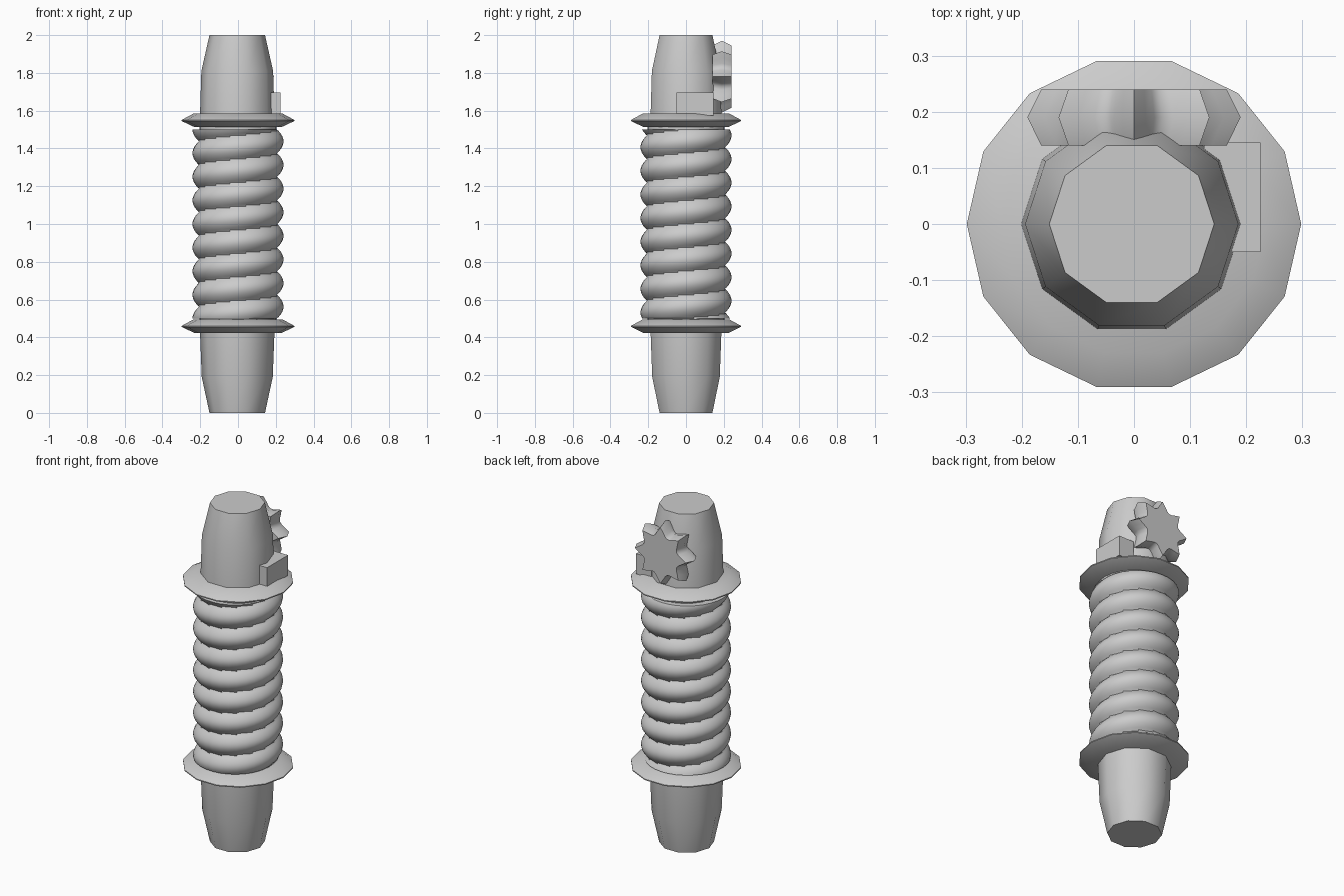
import bpy, bmesh, math
from mathutils import Vector

if "Cube" in bpy.data.objects:
    bpy.data.objects.remove(bpy.data.objects["Cube"])

metal = bpy.data.materials.new("grey metal")
metal.diffuse_color = (0.6, 0.6, 0.6, 1)
metal.use_nodes = True
metal.node_tree.nodes["Principled BSDF"].inputs["Base Color"].default_value = metal.diffuse_color


def finish(name, bm, smooth=45):
    """Turn a bmesh into a named, shaded object."""
    bmesh.ops.recalc_face_normals(bm, faces=bm.faces)
    mesh = bpy.data.meshes.new(name)
    bm.to_mesh(mesh)
    bm.free()
    mesh.materials.append(metal)
    ob = bpy.data.objects.new(name, mesh)
    bpy.context.collection.objects.link(ob)
    if smooth:
        bpy.ops.object.select_all(action='DESELECT')
        ob.select_set(True)
        bpy.context.view_layer.objects.active = ob
        bpy.ops.object.shade_smooth_by_angle(angle=math.radians(smooth))
    return ob


def loft(name, rings, smooth=45):
    """Skin a list of closed rings and cap both ends."""
    bm = bmesh.new()
    loops = [[bm.verts.new(p) for p in ring] for ring in rings]
    n = len(loops[0])
    for a, b in zip(loops, loops[1:]):
        for i in range(n):
            j = (i + 1) % n
            bm.faces.new((a[i], a[j], b[j], b[i]))
    bm.faces.new(loops[0])
    bm.faces.new(loops[-1])
    return finish(name, bm, smooth)


def lathe(name, profile, sides, cx=0.0):
    return loft(name, [[(cx + r * math.cos(2 * math.pi * i / sides),
                         r * math.sin(2 * math.pi * i / sides), z)
                        for i in range(sides)] for r, z in profile])


# tapered ends of the hilt
lathe("pommel_end", [(0.147, 0), (0.188, 0.19), (0.198, 0.45)], 10, -0.004)
lathe("emitter_end", [(0.198, 1.55), (0.19, 1.81), (0.147, 2.0)], 10, -0.004)

# flared collars
for name, z in (("lower_collar", 0.458), ("upper_collar", 1.548)):
    lathe(name, [(0.23, z - 0.035), (0.298, z - 0.003),
                 (0.298, z + 0.003), (0.235, z + 0.037)], 14)

# spiral ribbed grip
PITCH, SIDES, ROWS = 0.125, 32, 128
rings = []
for k in range(ROWS + 1):
    z = 0.5 + k / ROWS
    ring = []
    for i in range(SIDES):
        a = 2 * math.pi * i / SIDES
        t = z / PITCH - a / (2 * math.pi)
        r = 0.205 + 0.036 * abs(math.sin(math.pi * t)) ** 0.8
        ring.append((r * math.cos(a), r * math.sin(a), z))
    rings.append(ring)
loft("spiral_grip", rings, 60)
lathe("grip_core", [(0.205, 0.45), (0.205, 1.55)], 24)

# eight-toothed control wheel on the back
TEETH, STEPS = 8, 6
rings = []
for y, scale in ((0.14, 0.87), (0.19, 1.0), (0.24, 0.87)):
    ring = []
    for i in range(TEETH * STEPS):
        a = 2 * math.pi * i / (TEETH * STEPS)
        dip = math.sin(math.pi * (i % STEPS) / STEPS)
        r = (0.19 - 0.058 * dip) * scale
        ring.append((r * math.sin(a), y, 1.78 + r * math.cos(a)))
    rings.append(ring)
loft("control_wheel", rings, 40)

# side switch block
bm = bmesh.new()
bmesh.ops.create_cube(bm, size=1)
for v in bm.verts:
    v.co = Vector((0.175 + v.co.x * 0.1, 0.048 + v.co.y * 0.195, 1.635 + v.co.z * 0.12))
finish("switch_block", bm, 0)
